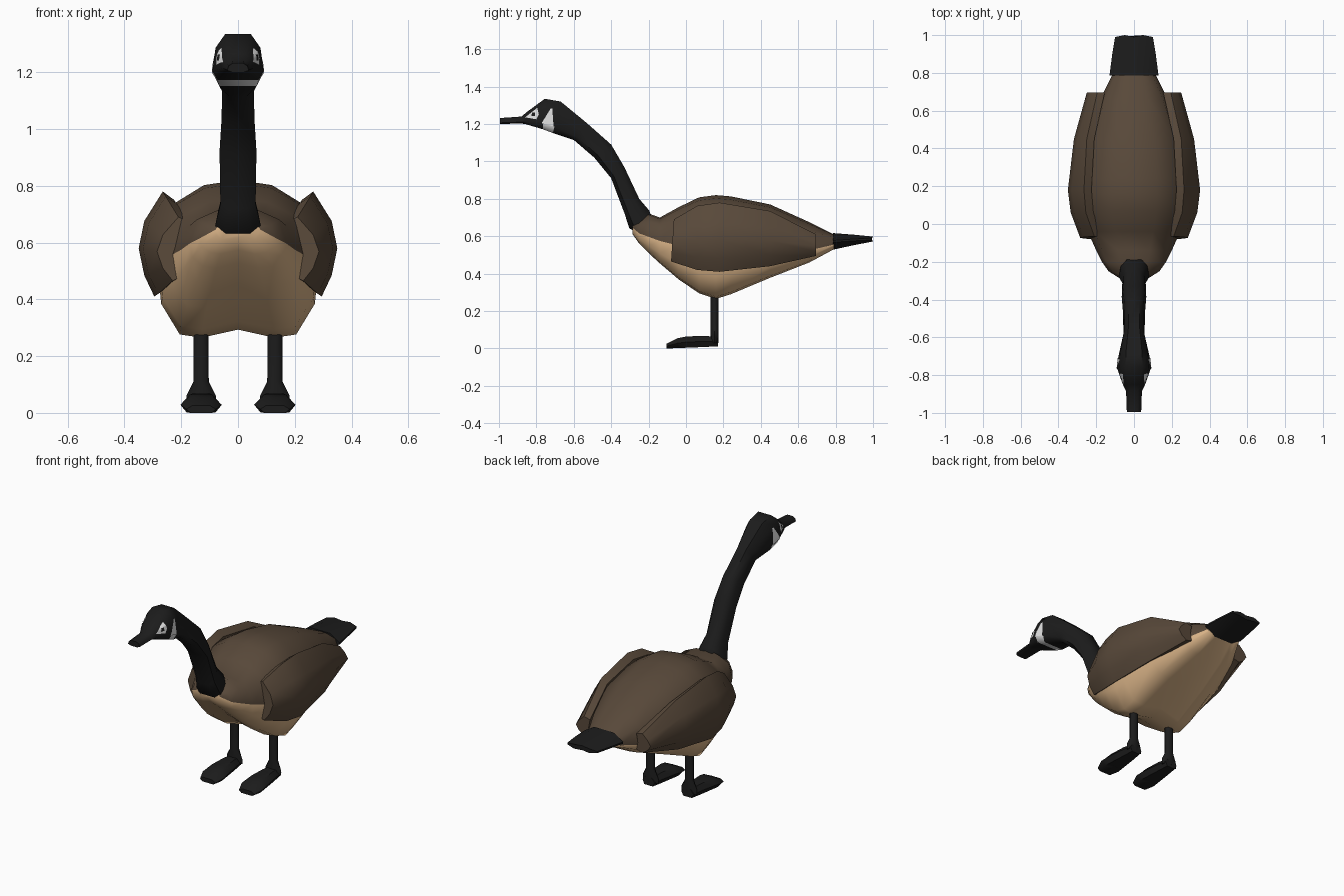
import bpy, bmesh, math
from mathutils import Vector
from mathutils.bvhtree import BVHTree

if "Cube" in bpy.data.objects:
    bpy.data.objects.remove(bpy.data.objects["Cube"])


def material(name, r, g, b):
    m = bpy.data.materials.new(name)
    m.diffuse_color = (r, g, b, 1)
    m.use_nodes = True
    m.node_tree.nodes["Principled BSDF"].inputs["Base Color"].default_value = m.diffuse_color
    return m


BROWN = material("feather_brown", 0.098, 0.066, 0.042)
TAN = material("breast_tan", 0.70, 0.455, 0.245)
BLACK = material("soft_black", 0.0115, 0.0115, 0.0115)
WHITE = material("cheek_white", 0.75, 0.75, 0.75)


def finish(bm, name, mats, angle):
    me = bpy.data.meshes.new(name)
    bm.to_mesh(me)
    ob = bpy.data.objects.new(name, me)
    bpy.context.collection.objects.link(ob)
    for m in mats:
        me.materials.append(m)
    bpy.ops.object.select_all(action='DESELECT')
    ob.select_set(True)
    bpy.context.view_layer.objects.active = ob
    bpy.ops.object.shade_smooth_by_angle(angle=math.radians(angle))
    return ob


def loft(name, rings, mats, rule=lambda i, j: 0, cap=0, angle=45):
    """Skin a list of closed rings; rule(segment, side) picks the material."""
    bm = bmesh.new()
    rows = [[bm.verts.new(p) for p in r] for r in rings]
    n = len(rows[0])
    for i, (a, b) in enumerate(zip(rows, rows[1:])):
        for j in range(n):
            k = (j + 1) % n
            bm.faces.new((a[j], a[k], b[k], b[j])).material_index = rule(i, j)
    for r in (rows[0], rows[-1]):
        bm.faces.new(r).material_index = cap
    bmesh.ops.recalc_face_normals(bm, faces=bm.faces[:])
    tree = BVHTree.FromBMesh(bm)
    finish(bm, name, mats, angle)
    bm.free()
    return tree


# body: tan below the side ridge, brown above it
def body_ring(y, top, bot, w, side):
    h, d = top - side, side - bot
    half = [(0, bot + 0.1 * w), (0.45 * w, bot), (0.72 * w, bot + 0.04 * w),
            (0.95 * w, bot + 0.45 * d), (w, side), (0.85 * w, side + 0.68 * h),
            (0.42 * w, side + 0.94 * h), (0, top)]
    loop = half + [(-x, z) for x, z in half[-2:0:-1]]
    return [(x, y, z) for x, z in loop]


body = [(-0.285, 0.665, 0.61, 0.08, 0.645), (-0.25, 0.68, 0.56, 0.135, 0.615),
        (-0.20, 0.722, 0.51, 0.17, 0.597), (-0.14, 0.70, 0.455, 0.20, 0.575),
        (-0.04, 0.755, 0.37, 0.245, 0.55), (0.07, 0.808, 0.295, 0.28, 0.54),
        (0.16, 0.82, 0.265, 0.285, 0.53), (0.24, 0.813, 0.29, 0.285, 0.525),
        (0.45, 0.77, 0.378, 0.255, 0.52), (0.66, 0.675, 0.46, 0.18, 0.525),
        (0.79, 0.61, 0.53, 0.115, 0.555)]
loft("body", [body_ring(*s) for s in body], [BROWN, TAN],
     lambda i, j: 1 if j < 4 or j > 9 else 0, cap=1, angle=60)

# tail: flat black fan
tail = []
for y, w, lo, hi in [(0.785, 0.13, 0.528, 0.617), (0.90, 0.115, 0.553, 0.608),
                     (0.99, 0.10, 0.572, 0.598)]:
    mid = (lo + hi) / 2
    tail.append([(x, y + (0.01 if abs(x) == w / 2 and y > 0.95 else 0), z) for x, z in
                 [(0, lo), (w / 2, lo), (w, mid - 0.005), (w, mid + 0.005), (w / 2, hi),
                  (0, hi), (-w / 2, hi), (-w, mid + 0.005), (-w, mid - 0.005), (-w / 2, lo)]])
loft("tail", tail, [BLACK], angle=35)


# neck, head and beak: lower point, upper point, half width, share of width kept at the bottom
def neck_ring(ly, lz, uy, uz, w, low=0.55):
    half = [(0, low), (0.2, 1), (0.7, 0.88), (1, 0.5)]
    pts = [(t, f * w) for t, f in half] + [(t, -f * w) for t, f in reversed(half)]
    return [(x, ly + (uy - ly) * t, lz + (uz - lz) * t) for t, x in pts]


neck = [(-0.22, 0.60, -0.18, 0.69, 0.075), (-0.303, 0.642, -0.197, 0.738, 0.08),
        (-0.328, 0.72, -0.25, 0.80, 0.062), (-0.40, 0.91, -0.33, 0.97, 0.065),
        (-0.49, 1.02, -0.40, 1.09, 0.058), (-0.60, 1.115, -0.53, 1.205, 0.056),
        (-0.712, 1.152, -0.67, 1.32, 0.083, 0.8), (-0.765, 1.172, -0.755, 1.335, 0.09, 0.8),
        (-0.86, 1.20, -0.85, 1.265, 0.056), (-0.885, 1.203, -0.88, 1.24, 0.042),
        (-0.995, 1.20, -0.995, 1.232, 0.038)]
head = loft("neck_and_head", [neck_ring(*s) for s in neck], [BLACK, WHITE],
            lambda i, j: 1 if i == 6 and j in (0, 6, 7) else 0, angle=55)


# painted plates laid on both sides of the head
def plate(name, corners, mat, lift, n=8):
    a, b, c, d = (Vector(p) for p in corners)
    for s, side in ((1, "left"), (-1, "right")):
        bm = bmesh.new()
        grid = []
        for i in range(n + 1):
            row = []
            for j in range(n + 1):
                p = a.lerp(b, j / n).lerp(d.lerp(c, j / n), i / n)
                hit = head.ray_cast(Vector((s, p.x, p.y)), Vector((-s, 0, 0)))[0]
                x = hit.x if hit else s * 0.06
                row.append(bm.verts.new((x + s * lift, p.x, p.y)))
            grid.append(row)
        for i in range(n):
            for j in range(n):
                f = bm.faces.new((grid[i][j], grid[i][j + 1],
                                  grid[i + 1][j + 1], grid[i + 1][j]))
                f.normal_update()
                if f.normal.x * s < 0:
                    f.normal_flip()
        finish(bm, f"{name}_{side}", [mat], 45)
        bm.free()


plate("cheek_patch", [(-0.772, 1.205), (-0.708, 1.187), (-0.715, 1.282), (-0.724, 1.282)],
      WHITE, 0.003)
plate("eye", [(-0.86, 1.236), (-0.80, 1.225), (-0.787, 1.25), (-0.795, 1.287)], WHITE, 0.003)
plate("pupil", [(-0.828, 1.242), (-0.808, 1.242), (-0.806, 1.262), (-0.822, 1.262)], BLACK, 0.006)

for s, side in ((1, "left"), (-1, "right")):
    # wing: thick curved shell hugging the body
    rings = []
    for y, top, bot, out, inn in [(-0.065, 0.69, 0.465, 0.285, 0.17),
                                  (0.06, 0.763, 0.42, 0.335, 0.215),
                                  (0.18, 0.78, 0.41, 0.35, 0.225),
                                  (0.45, 0.735, 0.44, 0.318, 0.21),
                                  (0.695, 0.61, 0.495, 0.25, 0.155)]:
        h = top - bot
        lean = -0.015 if y < 0 else 0
        prof = [(inn, top - 0.08 * h), (inn + 0.04, top), (out - 0.02, top - 0.28 * h),
                (out, bot + 0.46 * h), (out - 0.02, bot + 0.2 * h), (out - 0.055, bot),
                (out - 0.11, bot + 0.12 * h), (out - 0.085, bot + 0.46 * h)]
        rings.append([(s * x, y + lean * (top - z) / h, z) for x, z in prof])
    loft("wing_" + side, rings, [BROWN], angle=58)

    # leg: thin post flaring into the ankle
    rings = []
    for z, wx, wy in [(0.34, 0.026, 0.022), (0.11, 0.027, 0.022), (0.06, 0.052, 0.022),
                      (0.03, 0.052, 0.02)]:
        rings.append([(s * 0.13 + wx * math.cos(k * math.pi / 4),
                       0.153 + wy * math.sin(k * math.pi / 4), z) for k in range(8)])
    loft("leg_" + side, rings, [BLACK], angle=55)

    # foot: webbed wedge widening forward
    rings = []
    for y, w, lo, hi in [(0.172, 0.04, 0.012, 0.06), (0.10, 0.052, 0.008, 0.068),
                         (0.0, 0.067, 0.004, 0.064), (-0.045, 0.073, 0.002, 0.055),
                         (-0.103, 0.052, 0.0, 0.026)]:
        mid = lo + (hi - lo) * 0.5
        rings.append([(s * 0.13 + x, y, z) for x, z in
                      [(-0.7 * w, lo), (0.7 * w, lo), (w, mid), (0.6 * w, hi),
                       (-0.6 * w, hi), (-w, mid)]])
    loft("foot_" + side, rings, [BLACK], angle=50)
